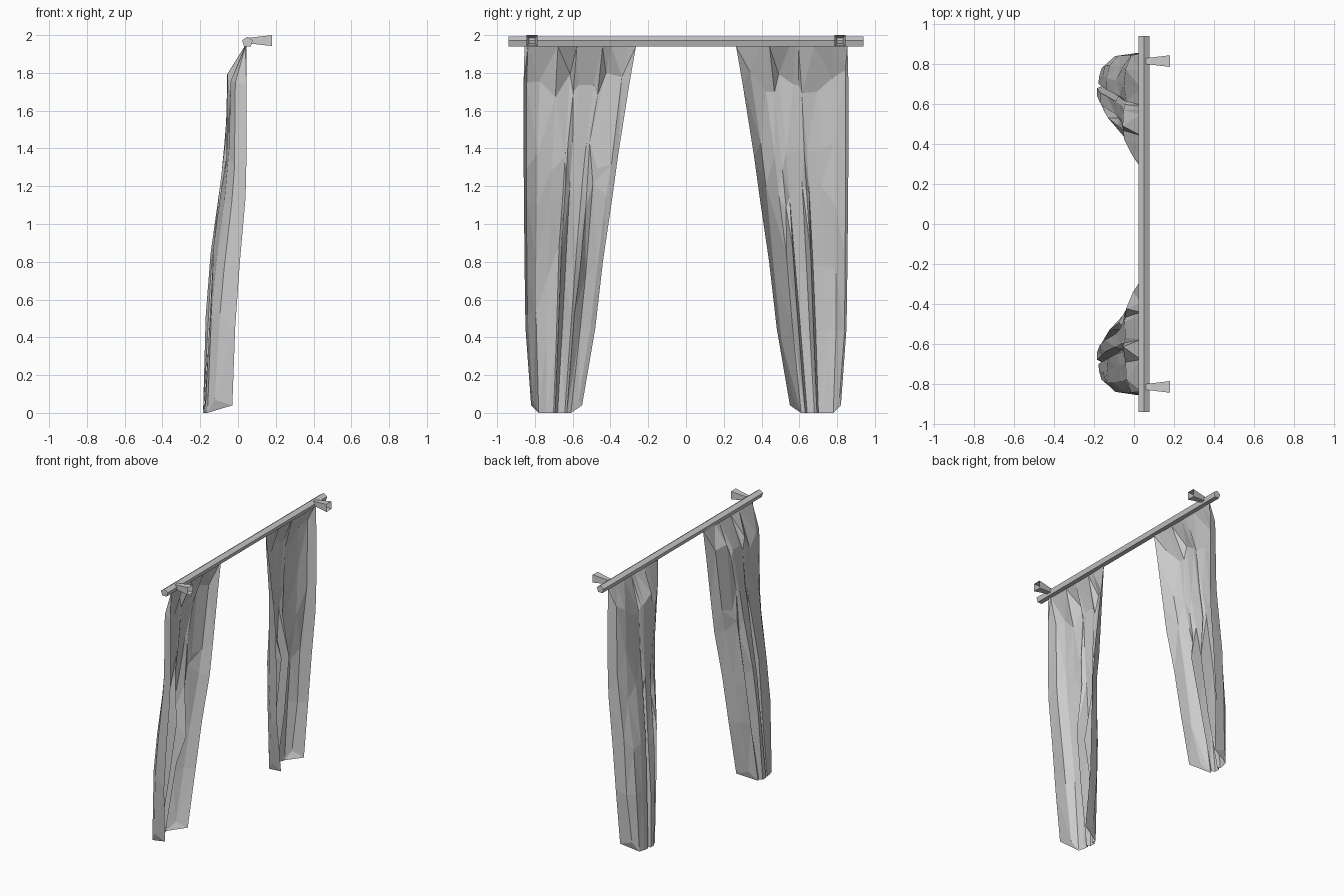
import bpy, bmesh, math, random

if "Cube" in bpy.data.objects:
    bpy.data.objects.remove(bpy.data.objects["Cube"], do_unlink=True)

GREY = (0.6, 0.6, 0.6, 1)
mat = bpy.data.materials.new("plain grey")
mat.use_nodes = True
mat.diffuse_color = GREY
mat.node_tree.nodes["Principled BSDF"].inputs["Base Color"].default_value = GREY


def finish(bm, name):
    mesh = bpy.data.meshes.new(name)
    bmesh.ops.recalc_face_normals(bm, faces=bm.faces[:])
    bm.to_mesh(mesh)
    bm.free()
    mesh.materials.append(mat)
    obj = bpy.data.objects.new(name, mesh)
    bpy.context.collection.objects.link(obj)
    return obj


def bridge(bm, a, b, closed=True):
    n = len(a)
    for i in range(n if closed else n - 1):
        j = (i + 1) % n
        bm.faces.new((a[i], a[j], b[j], b[i]))


# Rod: five-sided bar along y
def make_rod():
    bm = bmesh.new()
    rings = []
    for y in (-0.94, 0.94):
        angles = [math.radians(90 + 72 * i) for i in range(5)]
        rings.append([bm.verts.new((0.05 + 0.03 * math.cos(a), y, 1.963 + 0.029 * math.sin(a)))
                      for a in angles])
    bridge(bm, *rings)
    for ring in rings:
        bm.faces.new(ring)
    finish(bm, "curtain_rod")


# Brackets: open square tubes that flare away from the rod
def make_bracket(name, y):
    bm = bmesh.new()
    rings = []
    for x, r in ((0.06, 0.015), (0.18, 0.029)):
        rings.append([bm.verts.new((x, y + r * sy, 1.971 + r * sz))
                      for sy, sz in ((-1, -1), (1, -1), (1, 1), (-1, 1))])
    bridge(bm, *rings)
    finish(bm, name)


# Curtain rows: height, outer y, inner y, edge x, deepest x, fold strength
ROWS = [
    (1.94, 0.855, 0.265, 0.045, 0.035, 0),
    (1.74, 0.86, 0.30, 0.045, -0.06, 0),
    (1.36, 0.86, 0.36, 0.045, -0.08, 0.1),
    (1.14, 0.858, 0.39, 0.04, -0.105, 0.2),
    (0.80, 0.855, 0.44, 0.01, -0.15, 1),
    (0.45, 0.85, 0.48, -0.015, -0.172, 0.7),
    (0.0, 0.82, 0.55, -0.03, -0.185, 0.2),
]
# Curtain columns: share of the width, depth, crease
COLUMNS = [
    (0, 0, 0), (0.03, 0.6, 0), (0.15, 0.85, 0), (0.30, 0.93, 0),
    (0.44, 0.96, 0), (0.47, 0.95, 0.6), (0.52, 1, 0), (0.66, 1, 0),
    (0.70, 0.95, 0.6), (0.78, 0.9, 0), (0.93, 0.55, 0), (1, 0, 0),
]


def make_curtain(name, side, seed):
    rng = random.Random(seed)
    bm = bmesh.new()
    grid = []
    last_row, last_col = len(ROWS) - 1, len(COLUMNS) - 1
    for r, (z, outer, inner, edge, back, fold) in enumerate(ROWS):
        ring = []
        for c, (u, depth, crease) in enumerate(COLUMNS):
            x = edge + (back - edge) * (depth - crease * fold)
            y = outer + (inner - outer) * u
            h = z
            if 0 < r < last_row and 0 < c < last_col:
                x += rng.uniform(0, 0.016)
                h += rng.uniform(-0.08, 0.08)
            if r == last_row:
                from_end = min(c, last_col - c)
                h = (0.04, 0.07, 0.0)[min(from_end, 2)]
            ring.append(bm.verts.new((x, side * y, h)))
        grid.append(ring)
    for a, b in zip(grid, grid[1:]):
        bridge(bm, a, b, closed=False)
    # Small gussets closing the lower corners
    hem = grid[-1]
    bm.faces.new(hem[:3])
    bm.faces.new(hem[-3:])
    bmesh.ops.triangulate(bm, faces=bm.faces[:], quad_method='SHORT_EDGE')
    finish(bm, name)


make_rod()
for label, side, seed in (("front", -1, 3), ("back", 1, 8)):
    make_bracket(label + "_bracket", side * 0.815)
    make_curtain(label + "_curtain", side, seed)
